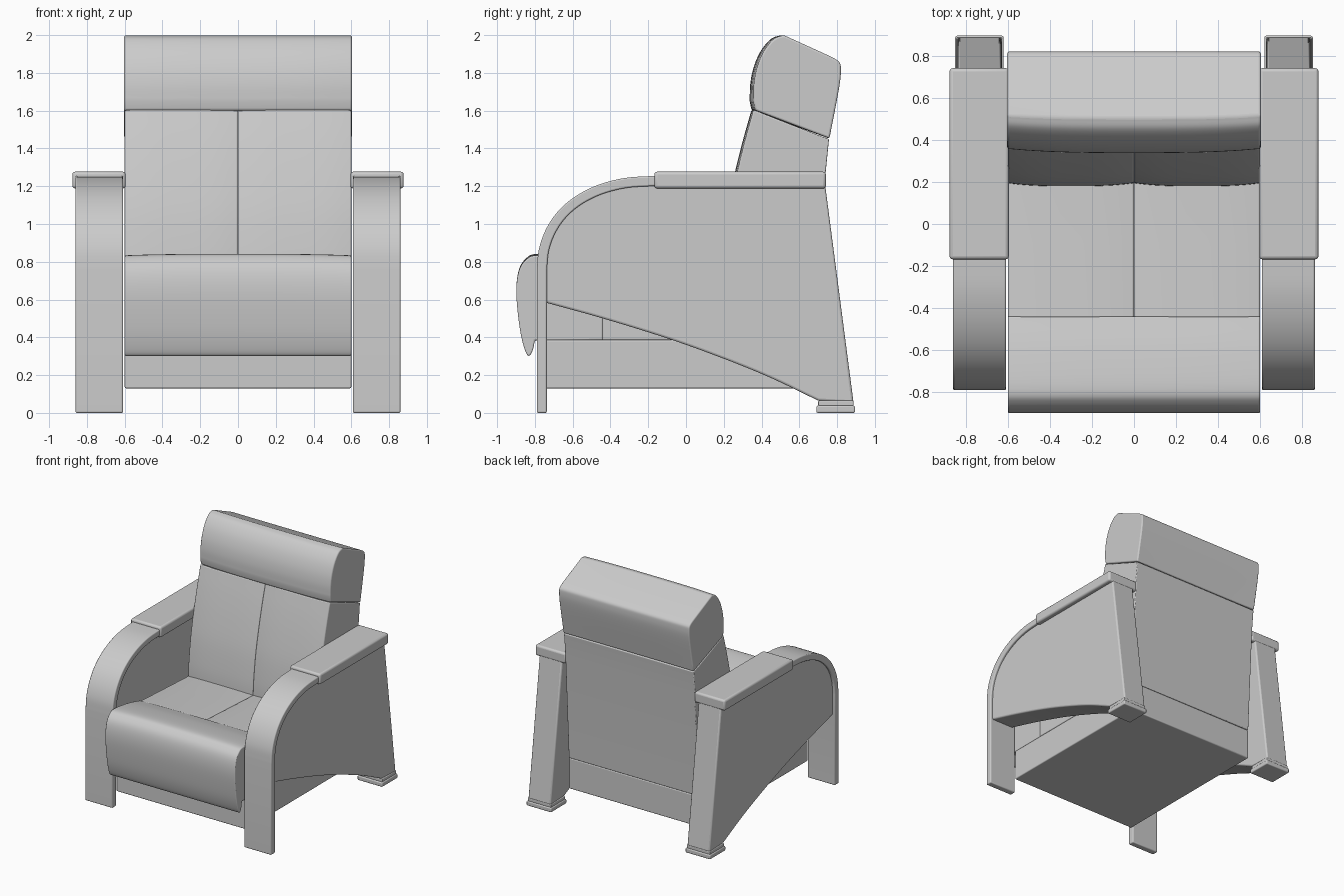
import bpy, bmesh
from mathutils import Vector

if "Cube" in bpy.data.objects:
    bpy.data.objects.remove(bpy.data.objects["Cube"])


def spline(pts, n=5):
    """Catmull-Rom curve through (y, z) points."""
    p = [Vector(q) for q in pts]
    p = [2 * p[0] - p[1]] + p + [2 * p[-1] - p[-2]]
    out = []
    for i in range(1, len(p) - 2):
        a, b, c, d = p[i - 1:i + 3]
        for k in range(n):
            t = k / n
            out.append(0.5 * (2 * b + (c - a) * t + (2 * a - 5 * b + 4 * c - d) * t * t
                              + (3 * b - a - 3 * c + d) * t ** 3))
    return [tuple(v) for v in out + [p[-2]]]


def offset(pts, d):
    """Shift a (y, z) path to its right-hand side."""
    out = []
    for i, q in enumerate(pts):
        a, b = Vector(pts[max(i - 1, 0)]), Vector(pts[min(i + 1, len(pts) - 1)])
        t = (b - a).normalized()
        out.append((q[0] + t.y * d, q[1] - t.x * d))
    return out


def extrude(name, profile, x0, x1, bevel=0.012, crown=None):
    """Solid from a side profile in y, z, with rounded edges.
    crown (y, z) pulls the padded side back towards both ends."""
    prof = [Vector(p) for p in profile]
    pull = Vector(crown or (0, 0))
    depth = [p.dot(pull) for p in prof]
    lo, hi = min(depth), max(depth)
    weight = [(hi - d) / (hi - lo) if crown else 0 for d in depth]
    steps = 12 if crown else 1
    bm = bmesh.new()
    rings = []
    for i in range(steps + 1):
        t = i / steps
        bend = abs(2 * t - 1) ** 3
        rings.append([bm.verts.new((x0 + (x1 - x0) * t, *(p + pull * w * bend)))
                      for p, w in zip(prof, weight)])
    bm.faces.new(rings[0])
    bm.faces.new(rings[-1])
    n = len(prof)
    for a, b in zip(rings, rings[1:]):
        for j in range(n):
            k = (j + 1) % n
            bm.faces.new((a[j], a[k], b[k], b[j]))
    bmesh.ops.recalc_face_normals(bm, faces=bm.faces)
    me = bpy.data.meshes.new(name)
    bm.to_mesh(me)
    bm.free()
    ob = bpy.data.objects.new(name, me)
    bpy.context.collection.objects.link(ob)
    m = ob.modifiers.new("Rounded edges", 'BEVEL')
    m.width, m.segments, m.limit_method, m.angle_limit = bevel, 3, 'ANGLE', 0.7
    bpy.ops.object.select_all(action='DESELECT')
    ob.select_set(True)
    bpy.context.view_layer.objects.active = ob
    bpy.ops.object.shade_smooth_by_angle(angle=0.7)
    return ob


def box(y0, y1, z0, z1):
    return [(y0, z0), (y1, z0), (y1, z1), (y0, z1)]


# Shared side profiles
arm_outer = [(-.79, 0)] + spline([(-.79, .76), (-.778, .87), (-.74, .975), (-.675, 1.07),
                                  (-.58, 1.15), (-.46, 1.209), (-.32, 1.244),
                                  (-.16, 1.255)]) + [(.72, 1.255)]
arm_strip = arm_outer + offset(arm_outer, .053)[::-1]
belly = spline([(-.765, .59), (-.45, .503), (-.1, .395), (.2, .287), (.45, .185), (.7, .065)])
side_panel = belly + [(.887, .055), (.735, 1.22)] + offset(arm_outer, .03)[1:-1][::-1]
back_front = spline([(.18, .62), (.18, .75), (.19, .88), (.216, 1.07), (.258, 1.27),
                     (.303, 1.45), (.347, 1.605)])

for s, side in ((-1, "left"), (1, "right")):
    # Arm: bent front strip, side panel, top pad, rear foot
    extrude(side + "_arm_strip", arm_strip, s * .608, s * .86, .008)
    extrude(side + "_side_panel", side_panel, s * .63, s * .84, .012)
    extrude(side + "_arm_pad", box(-.168, .741, 1.188, 1.277), s * .595, s * .877, .016)
    extrude(side + "_foot_upper", box(.70, .887, .035, .065), s * .627, s * .843, .006)
    extrude(side + "_foot_lower", box(.69, .895, 0, .038), s * .62, s * .85, .008)
    # Paired seat and back cushions
    extrude(side + "_seat_cushion", [(-.445, .385), (.4, .385), (.4, .735), (.19, .743),
                                     (-.1, .758), (-.445, .777)], 0, s * .6, .008,
            crown=(0, -.012))
    extrude(side + "_back_cushion", back_front + [(.752, 1.45), (.735, 1.27), (.685, .385),
                                                  (.18, .385)], 0, s * .6, .008,
            crown=(.015, 0))

# Plain rear cover over the back
extrude("back_cover", [(.64, .387), (.692, .387), (.739, 1.27), (.757, 1.45), (.70, 1.47)],
        -.6, .6, .006)

# Headrest, its front seam running straight into the back cushions
headrest = [(.347, 1.602)] + spline([(.337, 1.65), (.34, 1.74), (.358, 1.83), (.395, 1.915),
                                     (.45, 1.98), (.505, 2.0)]) + \
    spline([(.77, 1.884), (.81, 1.858), (.82, 1.82), (.81, 1.72), (.757, 1.453)])
extrude("headrest", headrest, -.603, .603, .01, crown=(.02, 0))

# Front cushion with drooping lip
lip = spline([(-.80, .385), (-.812, .33), (-.833, .302), (-.855, .34), (-.88, .45),
              (-.898, .63), (-.887, .75), (-.85, .815), (-.785, .842), (-.6, .818), (-.44, .778)])
extrude("front_cushion", lip + [(-.44, .387)], -.6, .6, .012, crown=(0, -.008))

# Base box
extrude("base", box(-.75, .69, .13, .386), -.6, .6, .008)
